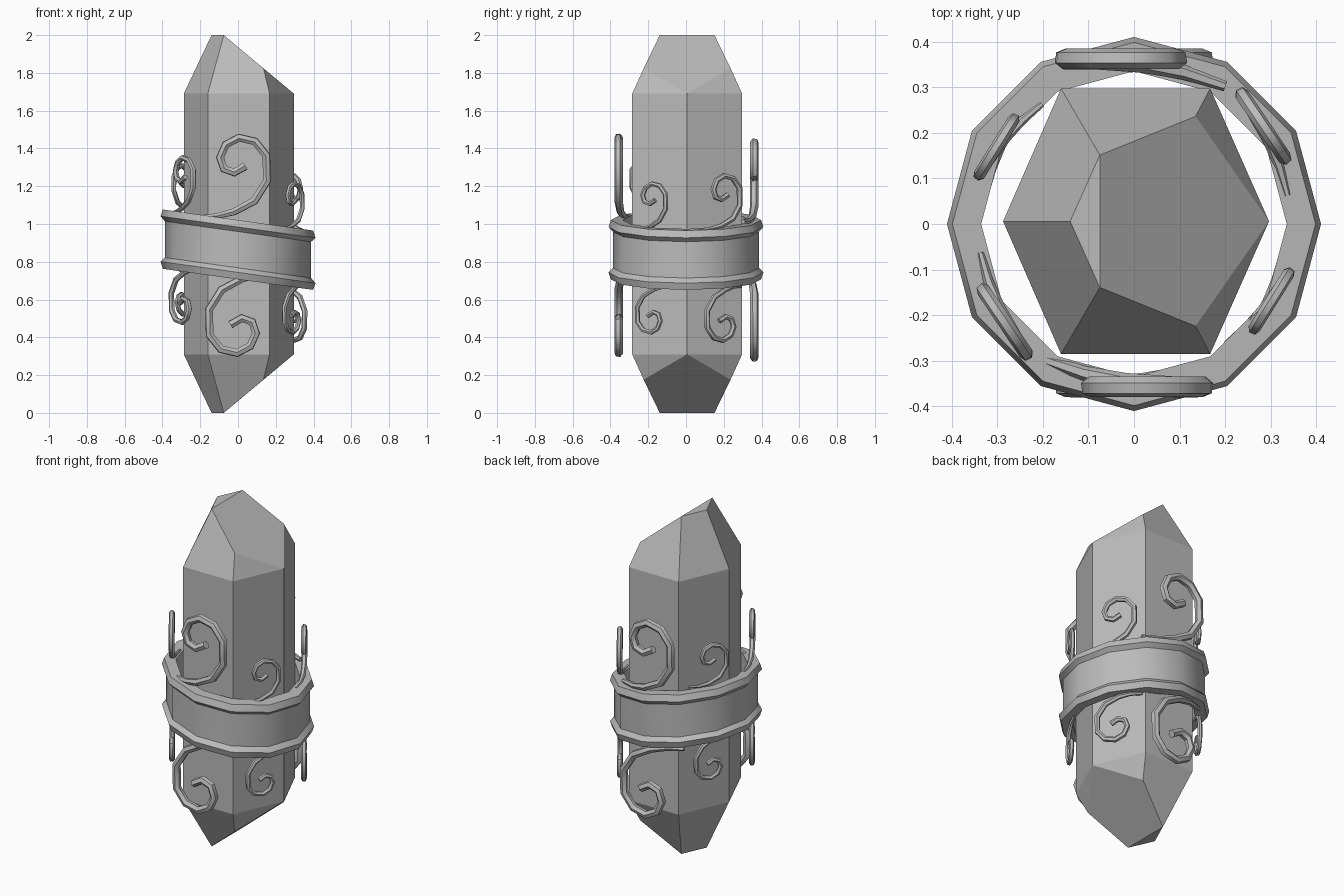
import bpy, bmesh
from math import sin, cos, pi, radians
from mathutils import Vector

cube = bpy.data.objects.get("Cube")
if cube:
    bpy.data.objects.remove(cube, do_unlink=True)

grey = bpy.data.materials.new("stone_grey")
grey.use_nodes = True
colour = (0.5, 0.5, 0.5, 1)
grey.diffuse_color = colour
grey.node_tree.nodes["Principled BSDF"].inputs["Base Color"].default_value = colour


def add_object(name, data):
    obj = bpy.data.objects.new(name, data)
    bpy.context.collection.objects.link(obj)
    data.materials.append(grey)
    bpy.ops.object.select_all(action='DESELECT')
    obj.select_set(True)
    bpy.context.view_layer.objects.active = obj
    return obj


def mesh_from(bm, name):
    bmesh.ops.recalc_face_normals(bm, faces=bm.faces)
    mesh = bpy.data.meshes.new(name)
    bm.to_mesh(mesh)
    bm.free()
    return add_object(name, mesh)


# Crystal: six-sided column with a slanted point at each end
# Each entry: x, half width in y, height above the middle
half_crystal = [(-0.287, 0, 0.69), (-0.16, 0.291, 0.69), (0.167, 0.291, 0.69),
                (0.296, 0, 0.69), (-0.14, 0, 1), (-0.075, 0.145, 1), (0.135, 0.23, 0.824)]
bm = bmesh.new()
for x, y, z in half_crystal:
    for side in ((1, -1) if y else (1,)):
        for end in (1, -1):
            bm.verts.new((x, 0.006 + side * y, 1 + end * z))
bmesh.ops.convex_hull(bm, input=bm.verts)
bmesh.ops.dissolve_limit(bm, angle_limit=radians(4), verts=bm.verts, edges=bm.edges)
mesh_from(bm, "crystal")

# Band: flanged profile turned into a twelve-sided ring, leaning down to +x
BAND_Z, LEAN, SIDES = 0.864, 0.14, 12
rim = [(0.335, 0.157), (0.398, 0.157), (0.41, 0.12), (0.387, 0.096)]
profile = rim + [(r, -z) for r, z in reversed(rim)]
bm = bmesh.new()
rings = []
for i in range(SIDES):
    a = 2 * pi * i / SIDES
    rings.append([bm.verts.new((r * cos(a), r * sin(a), BAND_Z + z - LEAN * r * cos(a)))
                  for r, z in profile])
for i in range(SIDES):
    here, there = rings[i], rings[(i + 1) % SIDES]
    for j in range(len(profile)):
        k = (j + 1) % len(profile)
        bm.faces.new((here[j], there[j], there[k], here[k]))
mesh_from(bm, "band")
bpy.ops.object.shade_smooth_by_angle(angle=radians(35))

# Scroll path: sideways, inward depth, height above its root, thickness
scroll = [(-0.2, 0.06, 0, 0.5), (-0.11, 0.03, 0.005, 0.7), (-0.02, 0.01, 0.028, 0.9),
          (0.087, 0, 0.085, 1), (0.153, 0, 0.19, 1), (0.15, 0, 0.325, 1),
          (0.09, 0, 0.4, 1), (0.005, 0, 0.42, 1), (-0.065, 0, 0.383, 1),
          (-0.095, 0, 0.315, 1), (-0.075, 0, 0.255, 1), (-0.02, 0, 0.235, 1),
          (0.04, 0, 0.27, 1)]


def add_scroll(name, angle, distance, middle, scale, up):
    """A tapering scroll above (up=1) or below (up=-1) the band."""
    out = Vector((cos(angle), sin(angle), 0))
    right = Vector((-sin(angle), cos(angle), 0))
    curve = bpy.data.curves.new(name, 'CURVE')
    curve.dimensions = '3D'
    curve.bevel_depth = 0.023 * scale
    curve.bevel_resolution = 1
    curve.use_fill_caps = True
    spline = curve.splines.new('POLY')
    spline.points.add(len(scroll) - 1)
    for point, (s, d, h, thick) in zip(spline.points, scroll):
        pos = out * (distance - d * scale) + right * (s * scale * up)
        pos.z = middle + up * (0.15 + h * scale)
        point.co = (*pos, 1)
        point.radius = thick
    add_object(name, curve)
    bpy.ops.object.convert(target='MESH')
    bpy.ops.object.shade_smooth_by_angle(angle=radians(50))


# Scrolls: a large pair front and back, smaller pairs at the four corners
places = [("front", -90, 0.357, 0.887, 1), ("back", 90, 0.362, 0.862, 1),
          ("back_left", 34, 0.355, 0.82, 0.68), ("front_left", -32, 0.345, 0.82, 0.58),
          ("front_right", 214, 0.355, 0.915, 0.68), ("back_right", 148, 0.345, 0.915, 0.58)]
for where, degrees, distance, middle, scale in places:
    for level, up in (("upper", 1), ("lower", -1)):
        add_scroll(f"{where}_{level}_scroll", radians(degrees), distance, middle, scale, up)
